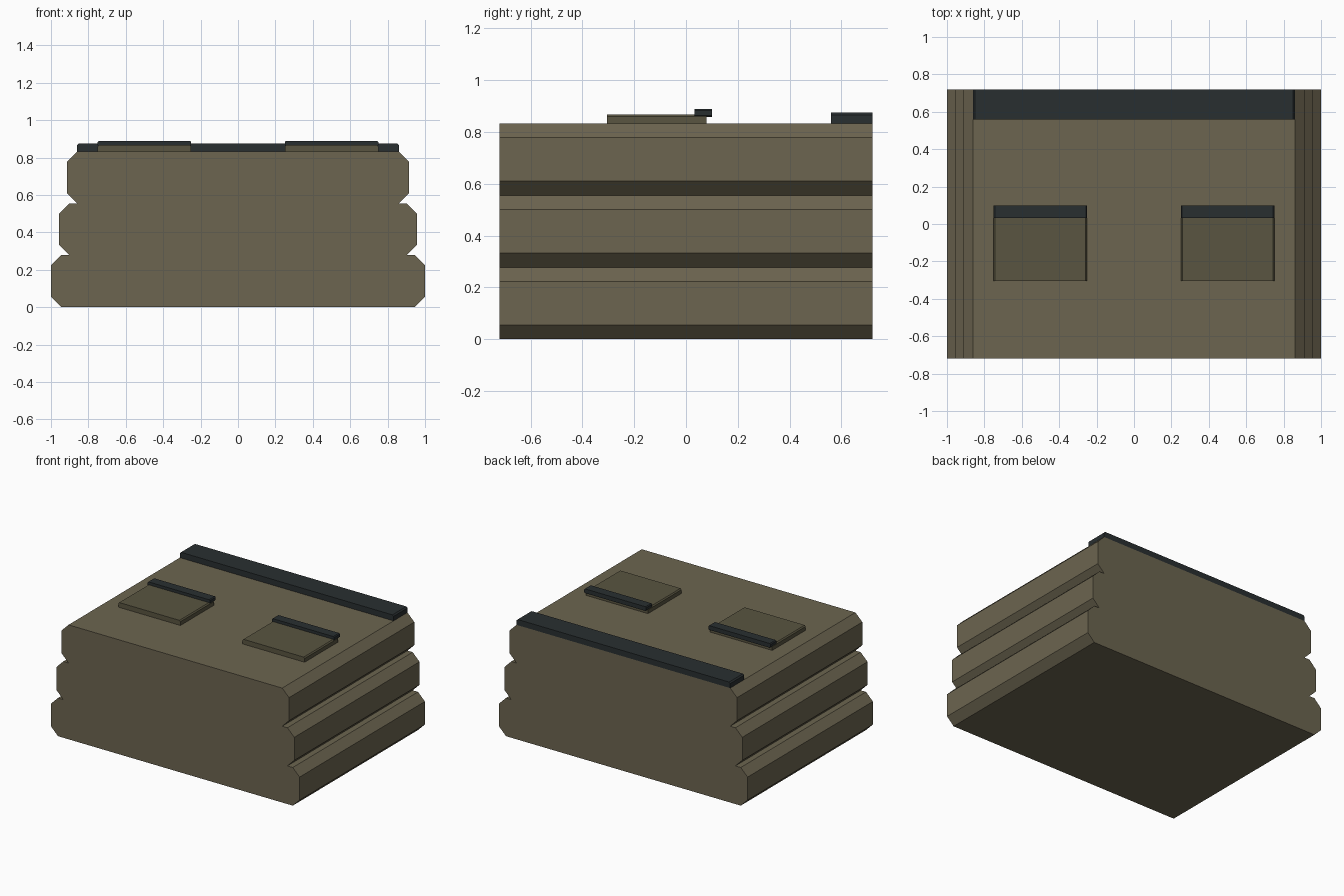
import bpy, bmesh

if "Cube" in bpy.data.objects:
    bpy.data.objects.remove(bpy.data.objects["Cube"])


def material(name, rgb):
    m = bpy.data.materials.new(name)
    m.diffuse_color = (*rgb, 1)
    m.use_nodes = True
    m.node_tree.nodes["Principled BSDF"].inputs["Base Color"].default_value = m.diffuse_color
    return m


BODY = material("tan_fabric", (0.15, 0.13, 0.08))
PATCH = material("olive_fabric", (0.10, 0.09, 0.052))
DARK = material("dark_trim", (0.022, 0.028, 0.030))


def extrude_y(name, profile, y0, y1, mat):
    """Extrude a closed x-z profile from y0 to y1."""
    bm = bmesh.new()
    face = bm.faces.new([bm.verts.new((x, y0, z)) for x, z in profile])
    ext = bmesh.ops.extrude_face_region(bm, geom=[face])
    verts = [v for v in ext["geom"] if isinstance(v, bmesh.types.BMVert)]
    bmesh.ops.translate(bm, verts=verts, vec=(0, y1 - y0, 0))
    bmesh.ops.recalc_face_normals(bm, faces=bm.faces)
    mesh = bpy.data.meshes.new(name)
    bm.to_mesh(mesh)
    bm.free()
    mesh.materials.append(mat)
    obj = bpy.data.objects.new(name, mesh)
    bpy.context.collection.objects.link(obj)
    return obj


def bar_profile(cx, half, z0, z1, c, bottom=0.0):
    """Rectangle with chamfered top corners and optional bottom chamfers."""
    right = [(half, z0 + bottom), (half, z1 - c), (half - c, z1)]
    if bottom:
        right.insert(0, (half - bottom, z0))
    return ([(cx + x, z) for x, z in right]
            + [(cx - x, z) for x, z in reversed(right)])


# Stacked body: three chamfered tiers, each narrower than the one below
TIER, C = 0.2775, 0.055
side = []
for i, half in enumerate((1.0, 0.957, 0.915)):
    z = i * TIER
    side += [(half - C, z), (half, z + C),
             (half, z + TIER - C), (half - C, z + TIER)]
body = side + [(-x, z) for x, z in reversed(side)]
extrude_y("stacked_body", body, -0.72, 0.72, BODY)
TOP = 3 * TIER

# Dark strip along the back edge of the top
extrude_y("back_strip", bar_profile(0, 0.86, TOP, 0.874, 0.009), 0.56, 0.72, DARK)

# Two raised patches, each with a dark bar across its rear edge
for label, cx in (("left", -0.5), ("right", 0.5)):
    extrude_y(label + "_patch", bar_profile(cx, 0.25, TOP, 0.868, 0.008),
              -0.305, 0.08, PATCH)
    extrude_y(label + "_patch_bar", bar_profile(cx, 0.25, 0.858, 0.889, 0.006, 0.006),
              0.033, 0.10, DARK)
